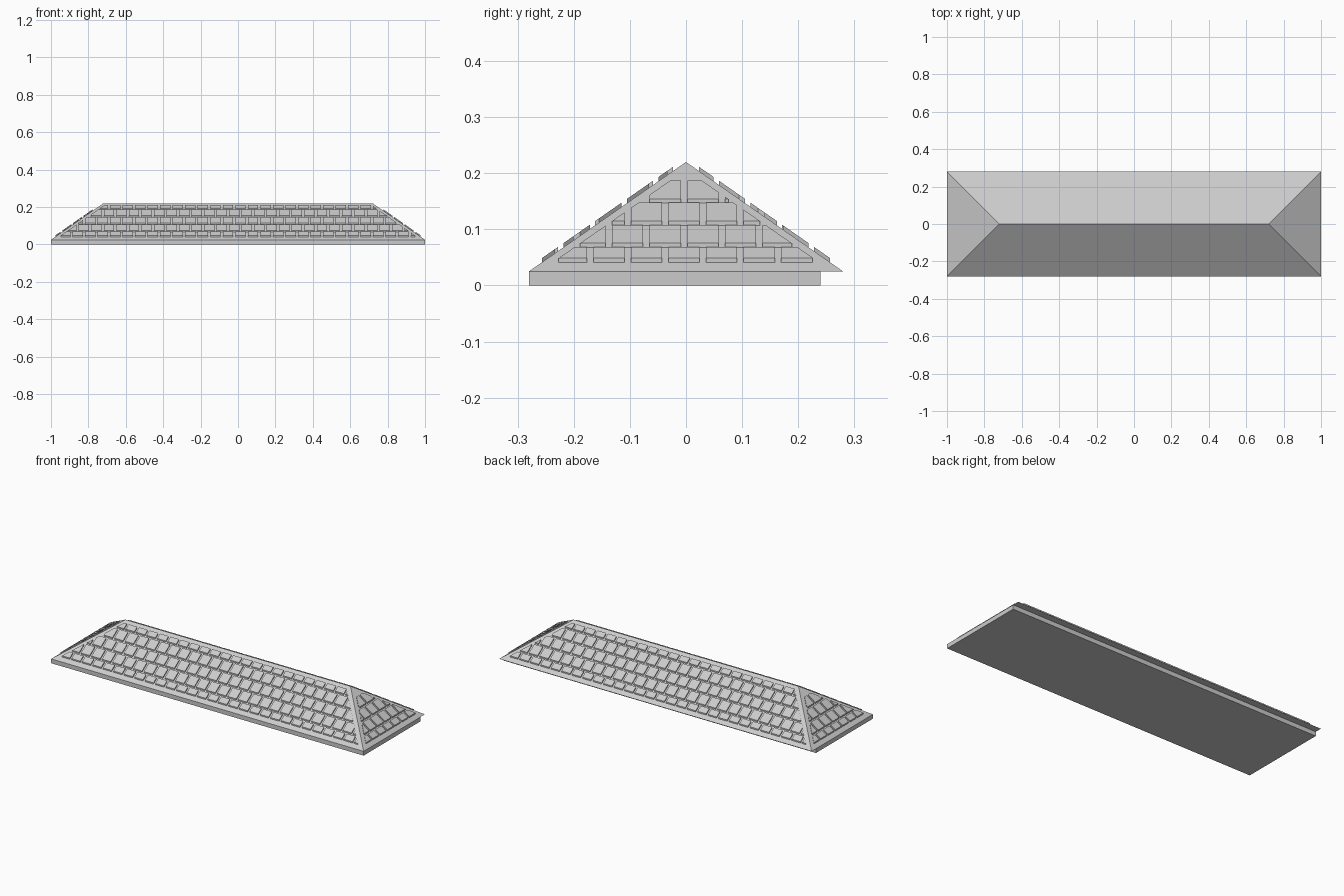
import bpy, bmesh
from math import pi
from mathutils import Matrix, Vector

cube = bpy.data.objects.get("Cube")
if cube:
    bpy.data.objects.remove(cube)

EAVE, RISE, RUN = 0.025, 0.195, 0.28      # eave height, roof rise, plan run of each slope
PITCH, GAP = 0.067, 0.0115                # tile spacing along the eave
ROW, ROW_GAP, LIFT = 0.0565, 0.0095, 0.0075
MARGIN, FIRST_ROW = 0.03, 0.005

grey = bpy.data.materials.new("roof_grey")
grey.use_nodes = True
colour = (0.6, 0.6, 0.6, 1)
grey.diffuse_color = colour
grey.node_tree.nodes["Principled BSDF"].inputs["Base Color"].default_value = colour


def make_object(name, bm):
    bmesh.ops.recalc_face_normals(bm, faces=bm.faces[:])
    mesh = bpy.data.meshes.new(name)
    bm.to_mesh(mesh)
    bm.free()
    mesh.materials.append(grey)
    obj = bpy.data.objects.new(name, mesh)
    bpy.context.collection.objects.link(obj)
    return obj


# Base slab, set back under the rear eave
bm = bmesh.new()
bmesh.ops.create_cube(bm, size=1)
bmesh.ops.transform(bm, verts=bm.verts[:], matrix=Matrix.Translation((0, -0.02, EAVE / 2))
                    @ Matrix.Diagonal((2, 0.52, EAVE, 1)))
make_object("base_slab", bm)

# Hipped roof body
bm = bmesh.new()
eaves = [bm.verts.new((x, y, EAVE)) for x, y in
         ((-1, -RUN), (1, -RUN), (1, RUN), (-1, RUN))]
left, right = [bm.verts.new((x, 0, EAVE + RISE)) for x in (RUN - 1, 1 - RUN)]
a, b, c, d = eaves
for face in ((d, c, b, a), (a, b, right, left), (b, c, right), (c, d, left, right), (d, a, left)):
    bm.faces.new(face)
make_object("hip_roof", bm)


# Staggered tiles laid flat in plan, trimmed to the slope outline, then raised
def tile_slope(name, half, depth, angle, rows):
    bm = bmesh.new()
    for row in range(rows):
        near = FIRST_ROW + row * ROW
        far = near + ROW - ROW_GAP
        u = -half + 0.0085 - (0 if row % 2 else PITCH / 2)
        while u < half:
            u0, u1 = u + GAP / 2, u + PITCH - GAP / 2
            bm.faces.new([bm.verts.new(p) for p in
                          ((u0, near, 0), (u1, near, 0), (u1, far, 0), (u0, far, 0))])
            u += PITCH
    limit = half - MARGIN
    trims = (((limit, 0, 0), (1, 1, 0)), ((-limit, 0, 0), (-1, 1, 0)),
             ((0, 0.023, 0), (0, -1, 0)), ((0, 0.257, 0), (0, 1, 0)))
    for point, normal in trims:
        bmesh.ops.bisect_plane(bm, geom=bm.verts[:] + bm.edges[:] + bm.faces[:], dist=1e-6,
                               plane_co=point, plane_no=normal, clear_outer=True)
    for v in bm.verts:
        v.co.z = EAVE + v.co.y * RISE / RUN
        v.co.y -= depth
    # Keep an underside so every tile is a closed block
    raised = bmesh.ops.extrude_face_region(bm, geom=bm.faces[:], use_keep_orig=True)["geom"]
    top = [g for g in raised if isinstance(g, bmesh.types.BMVert)]
    bmesh.ops.translate(bm, verts=top, vec=Vector((0, 0, LIFT)))
    bmesh.ops.rotate(bm, verts=bm.verts[:], cent=(0, 0, 0), matrix=Matrix.Rotation(angle, 3, 'Z'))
    make_object(name, bm)


tile_slope("front_tiles", 1, RUN, 0, 5)
tile_slope("left_end_tiles", RUN, 1, pi / 2, 4)
tile_slope("back_tiles", 1, RUN, pi, 5)
tile_slope("right_end_tiles", RUN, 1, -pi / 2, 4)
